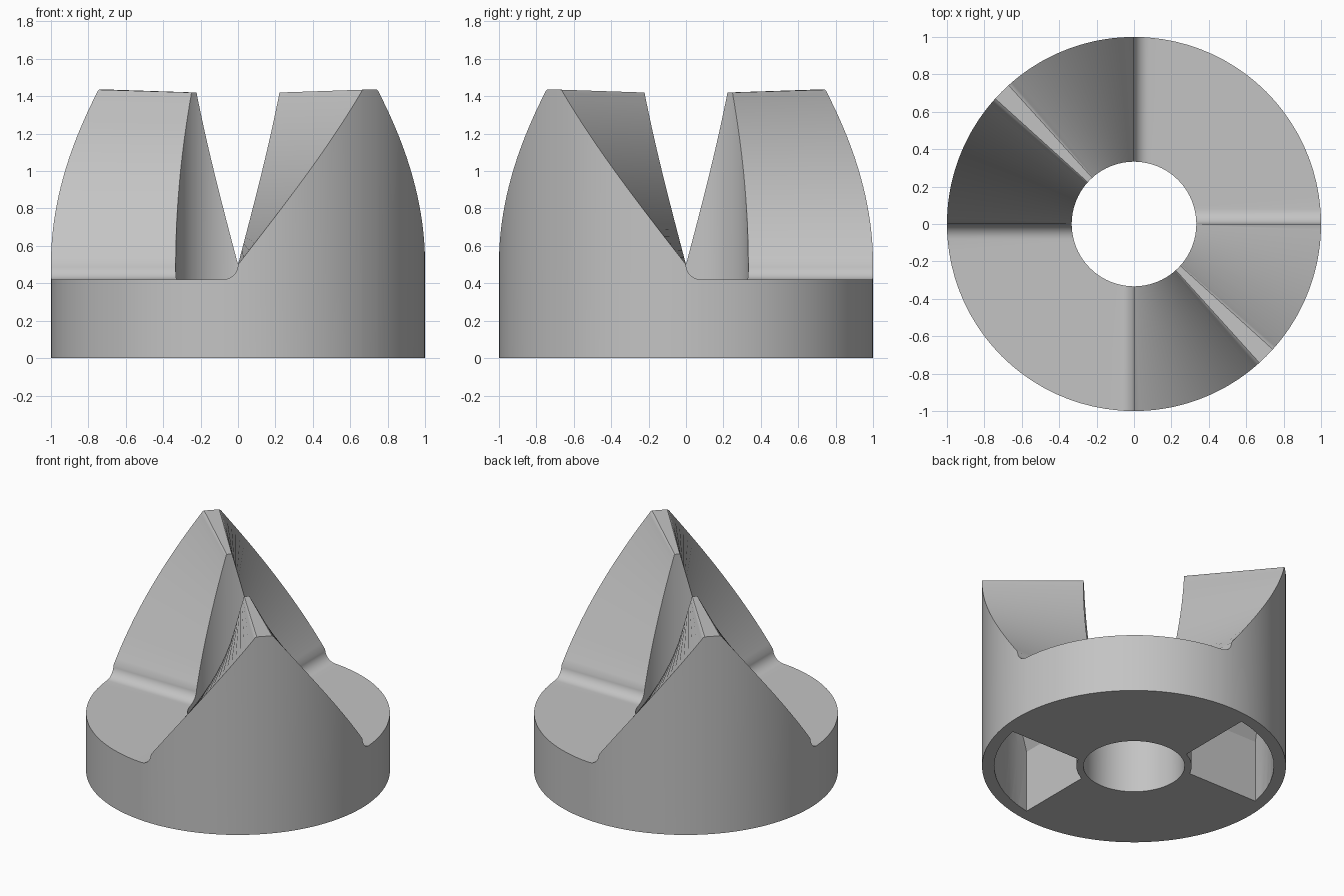
import bpy, bmesh, math
from math import radians, degrees, sin, cos, asin

if "Cube" in bpy.data.objects:
    bpy.data.objects.remove(bpy.data.objects["Cube"])

R_OUT, R_IN = 1.0, 0.333
Z_FLAT, Z_ROOT, FILLET = 0.42, 0.50, 0.08

grey = bpy.data.materials.new("plain_grey")
grey.diffuse_color = (0.55, 0.55, 0.55, 1)
grey.use_nodes = True
grey.node_tree.nodes["Principled BSDF"].inputs["Base Color"].default_value = grey.diffuse_color


def make_object(name, bm):
    bmesh.ops.recalc_face_normals(bm, faces=bm.faces)
    mesh = bpy.data.meshes.new(name)
    bm.to_mesh(mesh)
    bm.free()
    mesh.materials.append(grey)
    ob = bpy.data.objects.new(name, mesh)
    bpy.context.collection.objects.link(ob)
    return ob


def half_tooth(r):
    """(angle, height) from the middle of the flat to the middle of the tooth."""
    start = -degrees(asin(FILLET / r))
    pts = [(-45 + (start + 45) * i / 10, Z_FLAT) for i in range(10)]
    # concave fillet parallel to the tooth root
    for i in range(9):
        t = radians(90 * i / 8)
        pts.append((-degrees(asin(FILLET * (1 - sin(t)) / r)),
                    Z_ROOT - FILLET * cos(t)))
    # helical flank
    top = 1.42 + 0.0225 * (r - R_IN)
    for i in range(1, 25):
        pts.append((40.9 * i / 24, Z_ROOT + (top - 0.02 - Z_ROOT) * i / 24))
    # softened crest
    pts += [(41.4, top - 0.007), (42.1, top), (45, top)]
    return pts


def ring_profile(r):
    half = half_tooth(r)
    tooth = half + [(90 - a, z) for a, z in reversed(half[1:-1])]
    out = []
    for base in (90, 270):
        out += [(r * cos(radians(base + a)), r * sin(radians(base + a)), z)
                for a, z in tooth]
    return out


# ring body with two teeth
bm = bmesh.new()
loops = []
for r in (R_OUT, R_IN):
    pts = ring_profile(r)
    loops.append(([bm.verts.new((x, y, 0)) for x, y, z in pts],
                  [bm.verts.new(p) for p in pts]))
(ob_, ot), (ib, it) = loops
n = len(ot)
for i in range(n):
    j = (i + 1) % n
    for a, b in ((ob_, ot), (ot, it), (it, ib), (ib, ob_)):
        bm.faces.new((a[i], a[j], b[j], b[i]))
body = make_object("toothed_ring", bm)


# hollow pockets under the teeth
def pocket(name, axis):
    bm = bmesh.new()
    rings = []
    for z, s in ((-0.1, 1), (0.45, 1), (1.2, 0.05)):
        plan = [(0.92, -34.8 + 69.6 * i / 12) for i in range(13)]
        plan += [(0.38, 19.7 - 39.4 * i / 4) for i in range(5)]
        rings.append([bm.verts.new((r * cos(radians(axis + a * s)),
                                    r * sin(radians(axis + a * s)), z))
                      for r, a in plan])
    m = len(rings[0])
    for lo, hi in zip(rings, rings[1:]):
        for i in range(m):
            j = (i + 1) % m
            bm.faces.new((lo[i], lo[j], hi[j], hi[i]))
    bm.faces.new(rings[0])
    bm.faces.new(rings[-1])
    bmesh.ops.triangulate(bm, faces=bm.faces)
    ob = make_object(name, bm)
    ob.hide_render = True
    return ob


bpy.context.view_layer.objects.active = body
body.select_set(True)
for name, axis in (("pocket_cutter_front", -45), ("pocket_cutter_back", 135)):
    cutter = pocket(name, axis)
    mod = body.modifiers.new(name, 'BOOLEAN')
    mod.operation, mod.solver, mod.object = 'DIFFERENCE', 'EXACT', cutter
    bpy.ops.object.modifier_apply(modifier=name)
    bpy.data.objects.remove(cutter)

bpy.ops.object.shade_smooth_by_angle(angle=radians(30))
